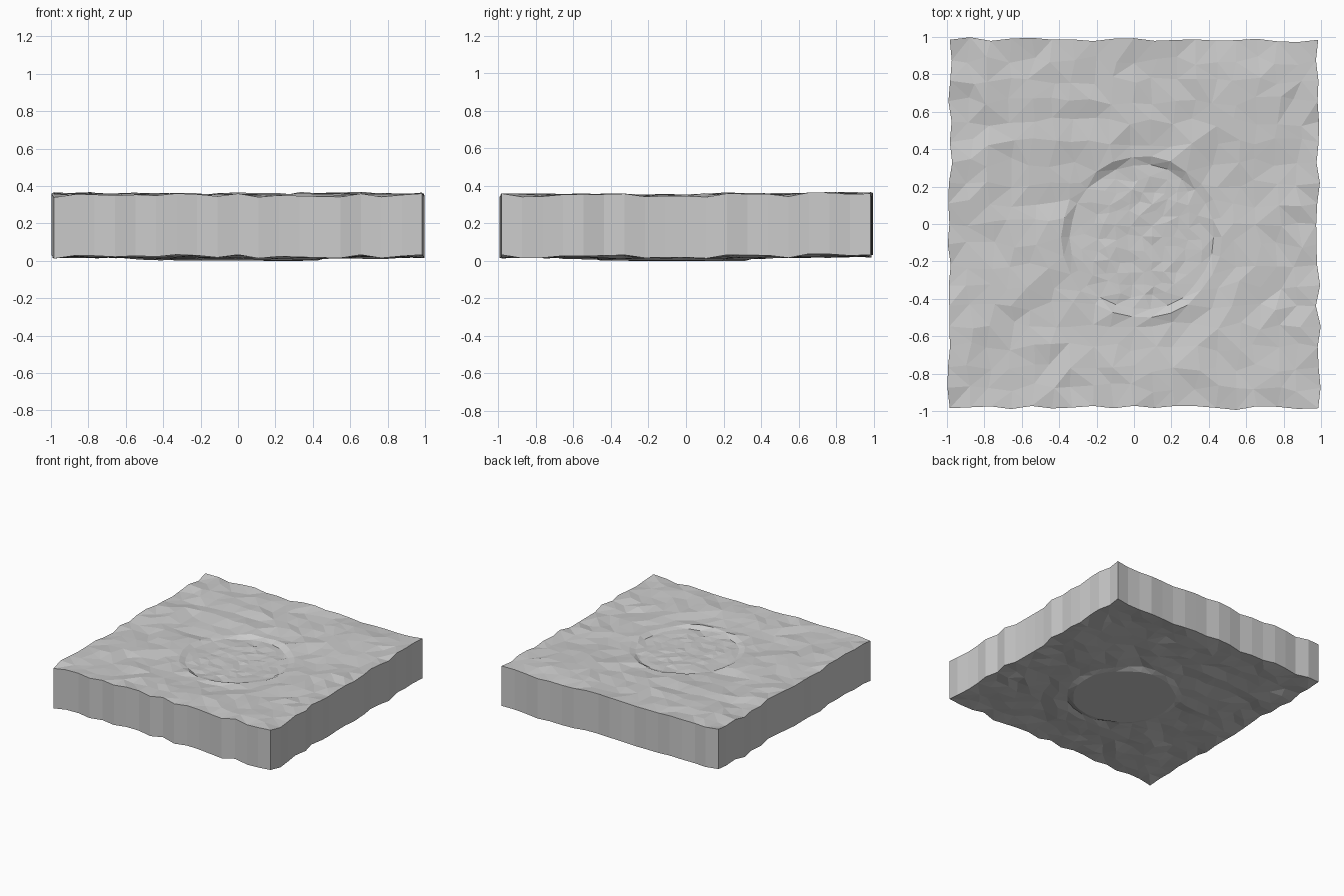
import bpy, math, random
from mathutils import Vector, noise
from mathutils.geometry import delaunay_2d_cdt

if "Cube" in bpy.data.objects:
    bpy.data.objects.remove(bpy.data.objects["Cube"])

random.seed(7)
N = 18                      # cells across the slab
CX, CY, R = 0.04, -0.07, 0.42   # shallow crater
THICK = 0.327


def jit(a):
    return random.uniform(-a, a)


def radius(x, y):
    return math.hypot(x - CX, y - CY)


# outline with gently wavering edges
step = 1.97 / N
outline = []
for k in range(4):
    for i in range(N):
        t = -0.985 + i * step
        w = 0.985 + (0.0 if i == 0 else jit(0.014))
        p = [(t, -w), (w, t), (-t, w), (-w, -t)][k]
        outline.append(Vector(p))
points = list(outline)

# coarse ground outside the crater
for i in range(1, N):
    for j in range(1, N):
        x, y = -0.985 + i * step + jit(0.025), -0.985 + j * step + jit(0.025)
        if radius(x, y) > R + 0.06:
            points.append(Vector((x, y)))

# crater rim and toe of the wall
for r, n in ((R + 0.01, 26), (R - 0.035, 26)):
    for i in range(n):
        a = math.tau * i / n
        rr = r + 0.02 * noise.noise(Vector((math.cos(a) * 2, math.sin(a) * 2, 3)))
        points.append(Vector((CX + rr * math.cos(a), CY + rr * math.sin(a))))

# finer rubble on the crater floor
f = 0.062
for i in range(-7, 8):
    for j in range(-7, 8):
        x, y = CX + i * f + jit(0.018), CY + j * f + jit(0.018)
        if radius(x, y) < R - 0.07:
            points.append(Vector((x, y)))

flat, _, tris, _, _, _ = delaunay_2d_cdt(
    points, [], [list(range(len(outline)))], 1, 1e-5)


# heights of the top and the underside
def heights(x, y):
    roll = 0.008 * noise.noise(Vector((x * 2.2, y * 2.2, 1.0)))
    if radius(x, y) < R - 0.012:
        top = 0.340 + roll + jit(0.006)
        return top, 0.014 + roll * 0.5
    top = 0.363 + 0.006 * max(0, y) + roll + jit(0.011)
    top -= 0.008 * math.exp(-((radius(x, y) - R) / 0.25) ** 2)
    return top, top - THICK


hs = [heights(p.x, p.y) for p in flat]
low = min(h[1] for h in hs)
n = len(flat)
verts = [(p.x, p.y, h[0] - low) for p, h in zip(flat, hs)]
verts += [(p.x, p.y, h[1] - low) for p, h in zip(flat, hs)]

# top, underside and vertical side walls
faces = [tuple(t) for t in tris]
faces += [tuple(n + v for v in reversed(t)) for t in tris]
directed = {(t[k], t[(k + 1) % 3]) for t in tris for k in range(3)}
faces += [(b, a, n + a, n + b) for a, b in directed if (b, a) not in directed]

mesh = bpy.data.meshes.new("ground_slab")
mesh.from_pydata(verts, [], faces)
mesh.update()
bpy.context.collection.objects.link(bpy.data.objects.new("ground_slab", mesh))
